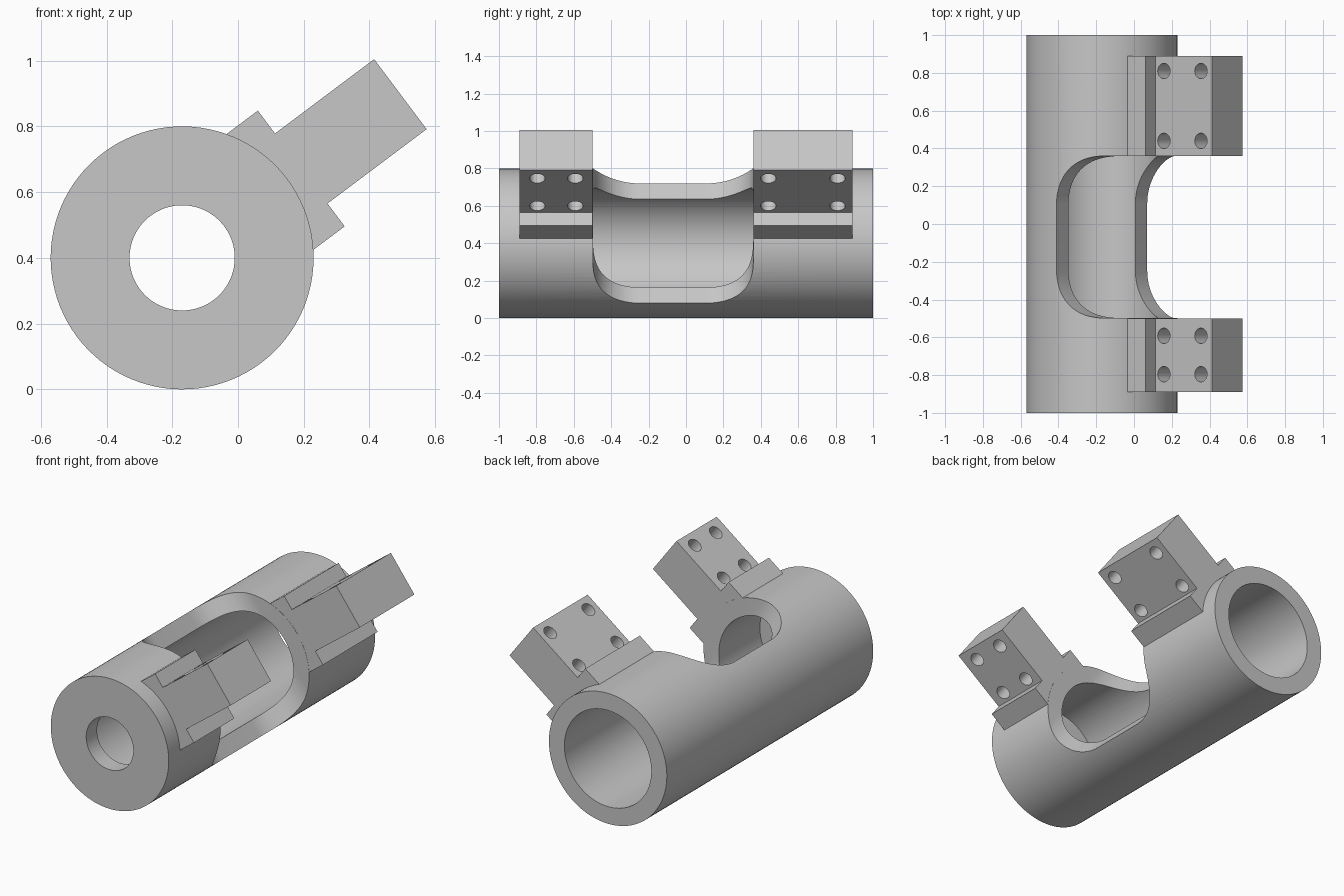
import bpy, bmesh, math
from mathutils import Vector, Matrix

default = bpy.data.objects.get("Cube")
if default:
    bpy.data.objects.remove(default, do_unlink=True)

# Single grey finish
grey = bpy.data.materials.new("machined_grey")
grey.use_nodes = True
color = (0.57, 0.57, 0.57, 1)
grey.diffuse_color = color
grey.node_tree.nodes["Principled BSDF"].inputs["Base Color"].default_value = color

# Local frame: X points out along the arms, Y along the tube, Z across the arms
OUTER, BORE, CAP_HOLE, CAP = 0.4, 0.295, 0.16, 0.105
WINDOW = (-0.498, 0.36)


def make_object(name, bm):
    bmesh.ops.recalc_face_normals(bm, faces=bm.faces)
    mesh = bpy.data.meshes.new(name)
    bm.to_mesh(mesh)
    bm.free()
    mesh.materials.append(grey)
    obj = bpy.data.objects.new(name, mesh)
    bpy.context.collection.objects.link(obj)
    return obj


def prism(name, points, offset):
    """Extrude a closed outline along an offset vector."""
    bm = bmesh.new()
    face = bm.faces.new([bm.verts.new(p) for p in points])
    ext = bmesh.ops.extrude_face_region(bm, geom=[face])
    verts = [g for g in ext["geom"] if isinstance(g, bmesh.types.BMVert)]
    bmesh.ops.translate(bm, verts=verts, vec=offset)
    return make_object(name, bm)


def cut(obj, cutter):
    cutter.hide_render = True
    mod = obj.modifiers.new("cut", 'BOOLEAN')
    mod.operation = 'DIFFERENCE'
    mod.solver = 'EXACT'
    mod.object = cutter
    bpy.context.view_layer.objects.active = obj
    bpy.ops.object.modifier_apply(modifier=mod.name)
    bpy.data.objects.remove(cutter, do_unlink=True)


def finish(obj):
    obj.location = (-0.17, 0, 0.4)
    obj.rotation_euler = (0, -math.atan2(3, 4), 0)
    bpy.ops.object.select_all(action='DESELECT')
    obj.select_set(True)
    bpy.context.view_layer.objects.active = obj
    bpy.ops.object.shade_smooth_by_angle(angle=math.radians(30))


# Tube: lathed wall with a thick front cap and an open back
bm = bmesh.new()
profile = [(CAP_HOLE, -1), (OUTER, -1), (OUTER, 1), (BORE, 1),
           (BORE, CAP - 1), (CAP_HOLE, CAP - 1)]
verts = [bm.verts.new((r, y, 0)) for r, y in profile]
edges = [bm.edges.new((verts[i - 1], verts[i])) for i in range(len(verts))]
bmesh.ops.spin(bm, geom=verts + edges, cent=(0, 0, 0), axis=(0, 1, 0),
               angle=math.tau, steps=96, use_merge=True)
bmesh.ops.remove_doubles(bm, verts=bm.verts, dist=1e-5)
tube = make_object("tube", bm)

# Side window: half the tube removed, with rounded inner corners
radius = 0.25
outline = [(1, WINDOW[0], -1), (1, WINDOW[1], -1)]
for centre_y, start in ((WINDOW[1] - radius, 90), (WINDOW[0] + radius, 180)):
    for i in range(17):
        a = math.radians(start + 90 * i / 16)
        outline.append((radius + radius * math.cos(a),
                        centre_y + radius * math.sin(a), -1))
cut(tube, prism("window_cutter", outline, Vector((0, 0, 2))))
finish(tube)


# Mounting arms: flanged block with four through holes
def arm(name, y0, y1, hole_rows):
    half = [(0.3, 0.22), (0.453, 0.22), (0.453, 0.133), (0.83, 0.133)]
    section = half + [(x, -z) for x, z in reversed(half)]
    obj = prism(name, [(x, y0, z) for x, z in section], Vector((0, y1 - y0, 0)))
    holes = bmesh.new()
    for x in (0.51, 0.755):
        for y in hole_rows:
            bmesh.ops.create_cone(holes, cap_ends=True, segments=32,
                                  radius1=0.041, radius2=0.041, depth=0.6,
                                  matrix=Matrix.Translation((x, y, 0)))
    cut(obj, make_object("hole_cutter", holes))
    finish(obj)


arm("front_arm", -0.89, WINDOW[0] - 0.001, (-0.795, -0.592))
arm("back_arm", WINDOW[1] + 0.001, 0.89, (0.44, 0.81))
